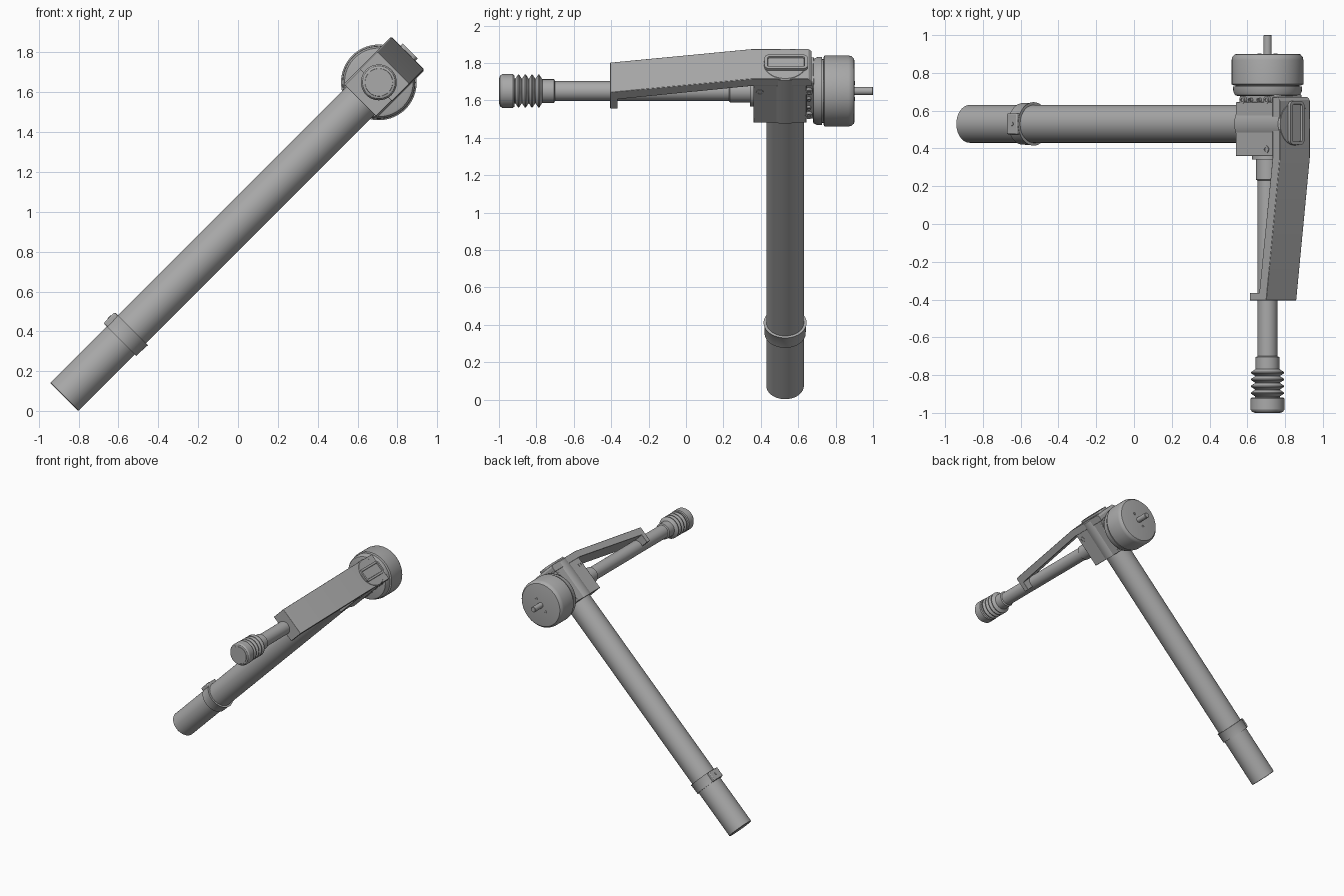
import bpy, bmesh, math
from mathutils import Matrix, Vector

cube = bpy.data.objects.get("Cube")
if cube:
    bpy.data.objects.remove(cube, do_unlink=True)

grey = bpy.data.materials.new("mid grey")
grey.use_nodes = True
COLOUR = (0.4, 0.4, 0.4, 1)
grey.diffuse_color = COLOUR
grey.node_tree.nodes["Principled BSDF"].inputs["Base Color"].default_value = COLOUR

# Local frame: z runs up the tube, y along the rod, origin where they meet
FRAME = Matrix.Translation((0.707, 0, 1.65)) @ Matrix.Rotation(math.radians(45), 4, 'Y')
TUBE_Y = 0.53
HALF = 0.11


def finish(name, bm, bevel=0, angle=30):
    bmesh.ops.recalc_face_normals(bm, faces=bm.faces)
    bm.transform(FRAME)
    mesh = bpy.data.meshes.new(name)
    bm.to_mesh(mesh)
    bm.free()
    mesh.materials.append(grey)
    obj = bpy.data.objects.new(name, mesh)
    bpy.context.collection.objects.link(obj)
    if bevel:
        mod = obj.modifiers.new("soft edges", 'BEVEL')
        mod.width, mod.segments, mod.limit_method = bevel, 2, 'ANGLE'
    bpy.ops.object.select_all(action='DESELECT')
    obj.select_set(True)
    bpy.context.view_layer.objects.active = obj
    bpy.ops.object.shade_smooth_by_angle(angle=math.radians(angle))
    return obj


def lathe(name, profile, axis='Y', centre=(0, 0, 0), sides=48):
    """Closed solid of revolution from (radius, distance) pairs."""
    bm = bmesh.new()
    rings = []
    for r, d in profile:
        ring = []
        for i in range(sides):
            t = math.tau * i / sides
            c, s = r * math.cos(t), r * math.sin(t)
            co = {'X': (d, c, s), 'Y': (s, d, c), 'Z': (c, s, d)}[axis]
            ring.append(bm.verts.new(Vector(co) + Vector(centre)))
        rings.append(ring)
    for a, b in zip(rings, rings[1:]):
        for i in range(sides):
            j = (i + 1) % sides
            bm.faces.new((a[i], a[j], b[j], b[i]))
    bm.faces.new(rings[0])
    bm.faces.new(rings[-1])
    return finish(name, bm)


def box(name, lo, hi, bevel=0):
    bm = bmesh.new()
    bmesh.ops.create_cube(bm, size=1)
    for v in bm.verts:
        v.co = [l + (c + 0.5) * (h - l) for c, l, h in zip(v.co, lo, hi)]
    return finish(name, bm, bevel)


def prism(name, outline, half, bevel=0):
    """Side outline of (y, z) points, extruded across x."""
    bm = bmesh.new()
    sides = [[bm.verts.new((x, y, z)) for y, z in outline] for x in (-half, half)]
    bm.faces.new(sides[0])
    bm.faces.new(sides[1])
    n = len(outline)
    for i in range(n):
        j = (i + 1) % n
        bm.faces.new((sides[0][i], sides[0][j], sides[1][j], sides[1][i]))
    return finish(name, bm, bevel)


# Long tube with its clamp collar
on_tube = (0, TUBE_Y, 0)
lathe("main_tube", [(0.097, -2.233), (0.1, -2.23), (0.1, -0.1)], 'Z', on_tube, 64)
lathe("tube_collar", [(0.1, -1.832), (0.11, -1.832), (0.112, -1.76),
                      (0.115, -1.752), (0.1, -1.752)], 'Z', on_tube, 64)
box("collar_clamp", (-0.122, 0.475, -1.832), (-0.09, 0.585, -1.755), 0.006)
lathe("clamp_screw", [(0.01, -0.126), (0.01, -0.12)], 'X', (0, TUBE_Y, -1.79), 16)

# Joint block with the round boss bulging through it
box("joint_block", (-HALF, 0.36, -0.13), (HALF, 0.645, 0.16), 0.004)
box("back_plate", (-0.095, 0.64, -0.115), (0.095, 0.685, 0.16), 0.004)
lathe("tube_boss", [(0.119, -0.13), (0.119, 0.198), (0.112, 0.207)], 'Z', on_tube, 64)

# Tapered arm with hooked front end
prism("cover_arm", [(0.672, 0.15), (0.672, 0.19), (0.655, 0.205), (0.35, 0.205),
                    (-0.405, 0.103), (-0.405, -0.02), (-0.365, -0.02),
                    (-0.365, 0.05), (0.35, 0.15)], 0.113, 0.003)

# Raised rounded button frame with sunken centre
bm = bmesh.new()
bmesh.ops.create_cube(bm, size=1)
for v in bm.verts:
    v.co = (v.co.x * 0.106, 0.535 + v.co.y * 0.23, 0.21 + v.co.z * 0.026)
upright = [e for e in bm.edges if abs(e.verts[0].co.z - e.verts[1].co.z) > 0.02]
bmesh.ops.bevel(bm, geom=upright, offset=0.025, segments=5, profile=0.5, affect='EDGES')
top = max(bm.faces, key=lambda f: f.calc_center_median().z)
bmesh.ops.inset_region(bm, faces=[top], thickness=0.016)
bmesh.ops.inset_region(bm, faces=[top], thickness=0.002, depth=-0.01)
finish("button_frame", bm)

# Screws on both sides of the block
for side, word in ((-1, "right"), (1, "left")):
    lathe(f"{word}_front_screw", [(0.02, side * 0.1), (0.02, side * 0.114),
                                  (0.011, side * 0.114), (0.011, side * 0.108)],
          'X', (0, 0.395, 0.1), 20)
    for n, (z, r) in enumerate(((-0.08, 0.02), (-0.025, 0.011), (0.04, 0.011), (0.1, 0.02))):
        lathe(f"{word}_back_screw_{n + 1}", [(r, side * 0.09), (r, side * 0.112),
                                             (r / 2, side * 0.112), (r / 2, side * 0.106)],
              'X', (0, 0.657, z), 20)

# Slim rod with sleeve, and flange at the block
lathe("rod", [(0.063, -0.78), (0.063, -0.705), (0.053, -0.7), (0.053, 0.23),
              (0.061, 0.235), (0.061, 0.342), (0.082, 0.342), (0.082, 0.37)])

# Ribbed bellows and bevelled foot
bellows = [(0.06, -0.765)]
ribs, start, pitch = 4, -0.77, 0.036
for i in range(ribs):
    y = start - i * pitch
    bellows += [(0.066, y), (0.088, y - pitch * 0.4), (0.088, y - pitch * 0.55), (0.066, y - pitch * 0.95)]
lathe("bellows", bellows + [(0.066, -0.93)])
lathe("foot", [(0.07, -0.918), (0.084, -0.918), (0.09, -0.925), (0.09, -0.982), (0.082, -0.994),
               (0.072, -0.998), (0.07, -0.998), (0.069, -1.0)])

# Round drum behind the block, with shaft and two pins
lathe("drum_base", [(0.16, 0.678), (0.172, 0.682), (0.181, 0.7), (0.183, 0.728), (0.17, 0.728),
                    (0.17, 0.74)], sides=72)
lathe("drum", [(0.178, 0.734), (0.19, 0.74), (0.19, 0.868), (0.186, 0.885), (0.174, 0.898),
               (0.165, 0.9)], sides=72)
lathe("shaft", [(0.022, 0.89), (0.022, 0.997), (0.019, 1.0)], sides=24)
for n, z in enumerate((-0.06, 0.06)):
    lathe(f"drum_pin_{n + 1}", [(0.011, 0.895), (0.011, 0.903), (0.007, 0.903), (0.007, 0.9005)],
          centre=(0, 0, z), sides=16)
